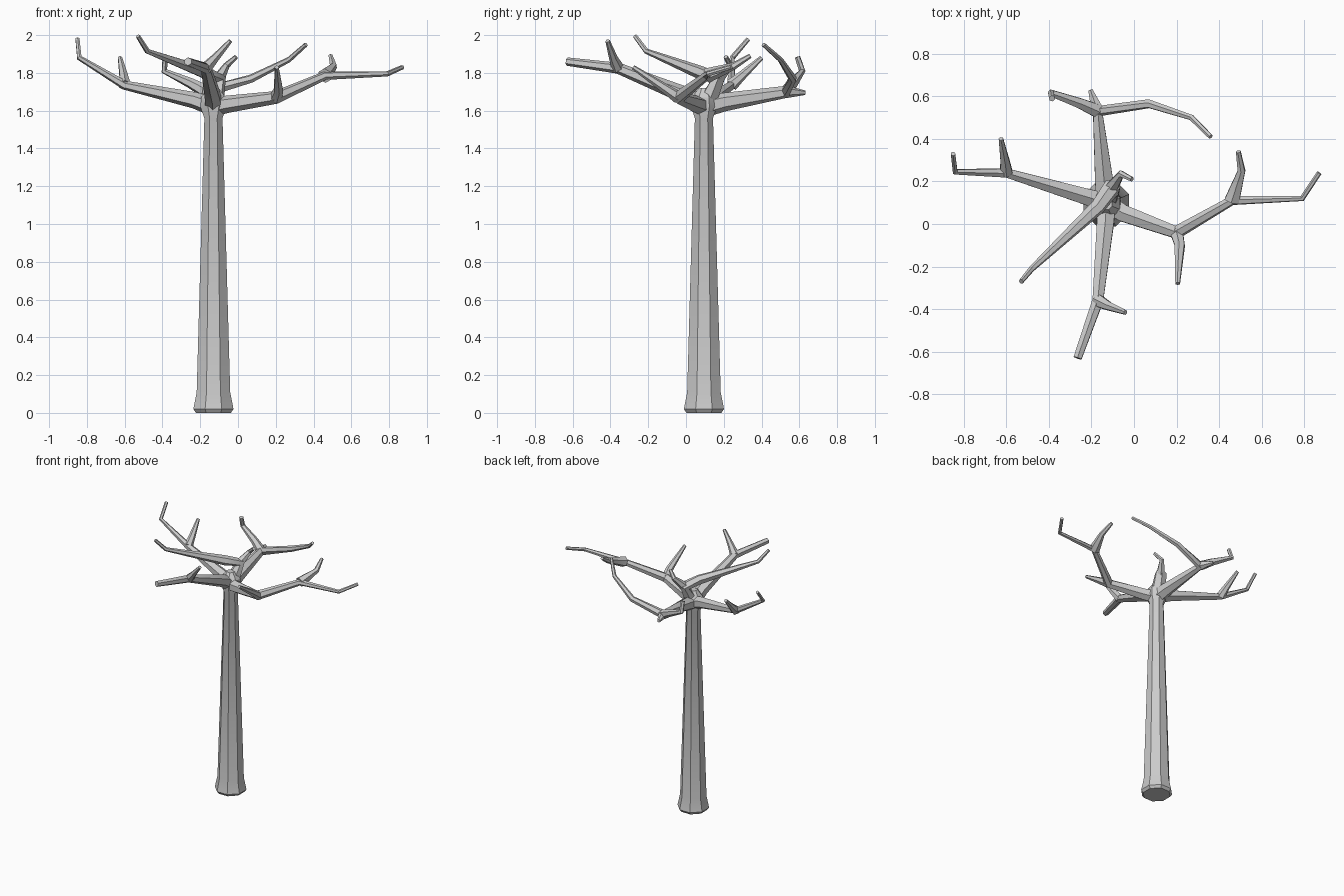
import bpy
import bmesh
from math import cos, sin, pi
from mathutils import Vector

cube = bpy.data.objects.get("Cube")
if cube:
    bpy.data.objects.remove(cube, do_unlink=True)

bark = bpy.data.materials.new("grey_bark")
bark.use_nodes = True
grey = (0.6, 0.6, 0.6, 1)
bark.diffuse_color = grey
bark.node_tree.nodes["Principled BSDF"].inputs["Base Color"].default_value = grey


def sweep(name, points, radii, sides):
    """Capped tube through the points, with one ring of the given radius at each."""
    bm = bmesh.new()
    rings = []
    across = None
    for i, point in enumerate(points):
        before = points[max(i - 1, 0)]
        after = points[min(i + 1, len(points) - 1)]
        along = ((point - before).normalized() + (after - point).normalized()).normalized()
        if across is None:
            # Trunk rings start on x, limb rings start level
            level = along.cross(Vector((0, 0, 1)))
            across = level if level.length > 0.01 else Vector((1, 0, 0))
        across = (across - along * across.dot(along)).normalized()
        other = along.cross(across)
        ring = []
        for k in range(sides):
            angle = 2 * pi * (k + 0.5) / sides
            offset = across * cos(angle) + other * sin(angle)
            ring.append(bm.verts.new(point + offset * radii[i]))
        rings.append(ring)
    for low, high in zip(rings, rings[1:]):
        for k in range(sides):
            n = (k + 1) % sides
            bm.faces.new((low[k], low[n], high[n], high[k]))
    bm.faces.new(rings[0])
    bm.faces.new(rings[-1])
    bmesh.ops.recalc_face_normals(bm, faces=bm.faces)
    mesh = bpy.data.meshes.new(name)
    bm.to_mesh(mesh)
    bm.free()
    mesh.materials.append(bark)
    obj = bpy.data.objects.new(name, mesh)
    bpy.context.collection.objects.link(obj)
    bpy.ops.object.select_all(action='DESELECT')
    obj.select_set(True)
    bpy.context.view_layer.objects.active = obj
    bpy.ops.object.shade_smooth_by_angle()


def branch(name, start, *path, thick=0.034, tip=0.012):
    """Limb that swells at its fork and thins towards its tip; returns its points."""
    points = [Vector(start)] + [Vector(p) for p in path]
    travelled = [0]
    for a, b in zip(points, points[1:]):
        travelled.append(travelled[-1] + (b - a).length)
    radii = [tip + (thick - tip) * (1 - d / travelled[-1]) ** 1.4 for d in travelled]
    sweep(name, points, radii, 6)
    return points


# Eight-sided tapering trunk with a flared foot and crown
heights = (0, 0.02, 0.11, 1.56, 1.62, 1.67, 1.72)
widths = (0.1, 0.115, 0.096, 0.052, 0.075, 0.07, 0.03)
sweep("trunk", [Vector((-0.13, 0.095, z)) for z in heights], widths, 8)
crown = (-0.13, 0.1, 1.62)

# Right limb with an upturned hook, and its twig
limb = branch("right_limb", crown, (-.23, .13, 1.655), (-.6, .24, 1.735),
              (-.84, .245, 1.88), (-.85, .33, 1.98), thick=0.05)
branch("right_twig", limb[2], (-.605, .29, 1.78), (-.625, .4, 1.88))

# Left limb, the longest, with two twigs
limb = branch("left_limb", crown, (-.05, .05, 1.635), (.2, -.04, 1.67), (.46, .11, 1.785),
              (.79, .12, 1.795), (.87, .24, 1.83), thick=0.05)
branch("left_inner_twig", limb[2], (.215, -.1, 1.71), (.205, -.28, 1.83))
branch("left_outer_twig", limb[3], (.505, .25, 1.835), (.49, .34, 1.89), thick=0.04)

# Back limb sweeping round to the left, with a twig and a stub
limb = branch("back_limb", crown, (-.14, .2, 1.645), (-.17, .53, 1.7), (.07, .565, 1.77),
              (.27, .5, 1.87), (.36, .41, 1.95), thick=0.055)
branch("back_twig", limb[2], (-.25, .565, 1.745), (-.39, .615, 1.81),
       (-.385, .59, 1.885), thick=0.036, tip=0.015)
branch("back_stub", limb[2], (-.205, .63, 1.695))

# Front limb with a blunt end, and its twig
limb = branch("front_limb", crown, (-.135, 0, 1.68), (-.17, -.36, 1.825),
              (-.265, -.63, 1.86), thick=0.052, tip=0.022)
branch("front_twig", limb[2], (-.12, -.385, 1.88), (-.04, -.415, 1.97))

# Upper limb rising from the crown and turning forward, and its twig
limb = branch("upper_limb", crown, (-.105, .17, 1.765), (-.17, .08, 1.8),
              (-.48, -.21, 1.915), (-.53, -.27, 1.995), thick=0.055)
branch("upper_twig", limb[1], (-.06, .235, 1.84), (-.01, .21, 1.885))
